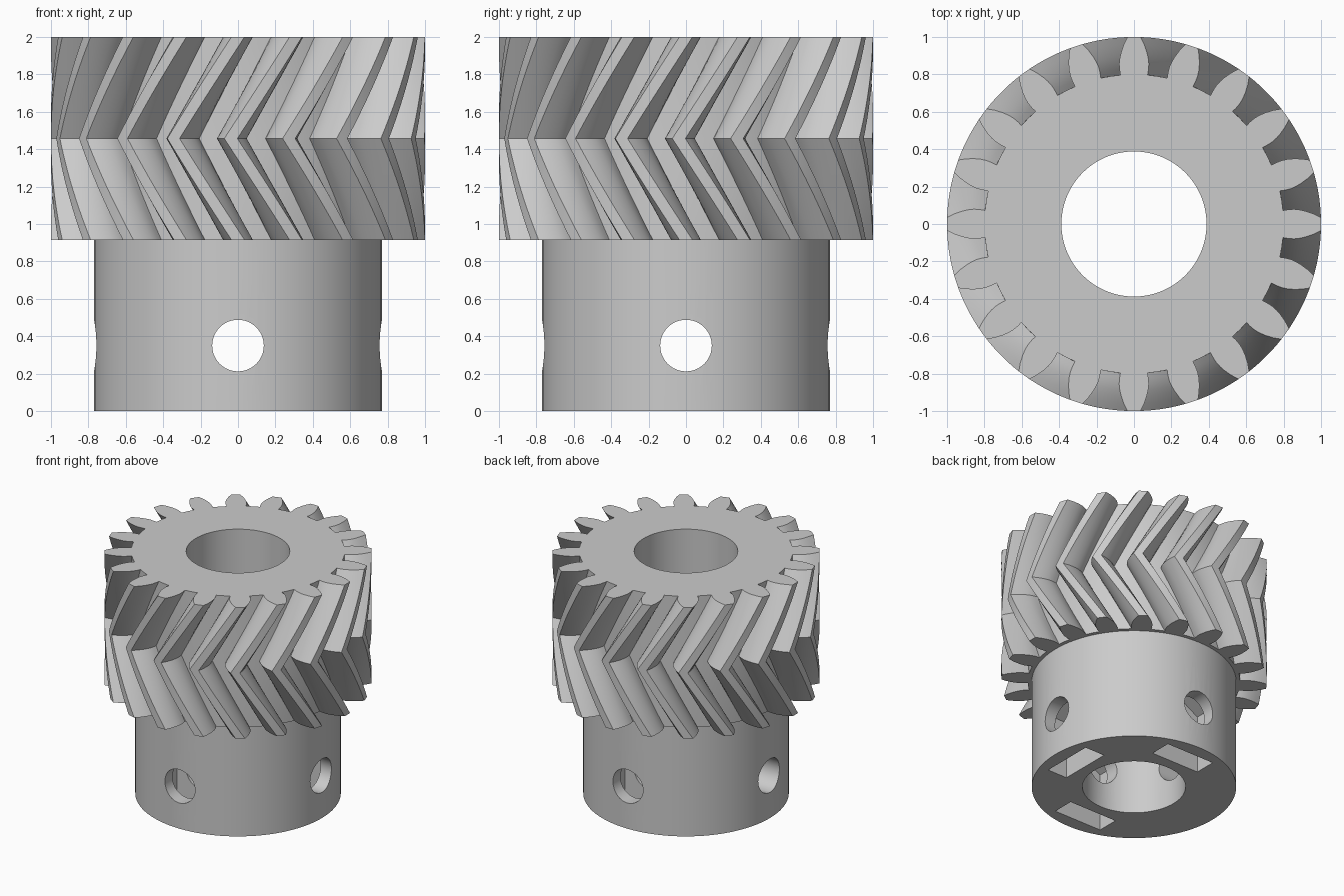
import bpy, bmesh, math
from mathutils import Matrix

cube = bpy.data.objects.get("Cube")
if cube:
    bpy.data.objects.remove(cube, do_unlink=True)

TEETH = 20
PITCH = math.tau / TEETH
HUB_TOP, MID, TOP = 0.915, 1.457, 2.0
TWIST = math.radians(-20.2)
SLICES = 10
HOLE_Z = 0.35

grey = bpy.data.materials.new("plain grey")
grey.use_nodes = True
grey.diffuse_color = (0.6, 0.6, 0.6, 1)
grey.node_tree.nodes["Principled BSDF"].inputs["Base Color"].default_value = (0.6, 0.6, 0.6, 1)


def add_object(name, bm):
    bmesh.ops.recalc_face_normals(bm, faces=bm.faces)
    mesh = bpy.data.meshes.new(name)
    bm.to_mesh(mesh)
    bm.free()
    mesh.materials.append(grey)
    obj = bpy.data.objects.new(name, mesh)
    bpy.context.collection.objects.link(obj)
    return obj


def cylinder(name, radius, depth, matrix, sides=96):
    bm = bmesh.new()
    bmesh.ops.create_cone(bm, cap_ends=True, segments=sides, radius1=radius,
                          radius2=radius, depth=depth, matrix=matrix)
    return add_object(name, bm)


def cut(obj, cutters):
    for cutter in cutters:
        mod = obj.modifiers.new("cut", 'BOOLEAN')
        mod.operation = 'DIFFERENCE'
        mod.solver = 'EXACT'
        mod.object = cutter
    bpy.context.view_layer.update()
    result = bpy.data.meshes.new_from_object(
        obj.evaluated_get(bpy.context.evaluated_depsgraph_get()))
    obj.modifiers.clear()
    obj.data = result


def smooth(obj):
    obj.data.shade_smooth()
    obj.data.set_sharp_from_angle(angle=math.radians(30))


# Herringbone gear: one tooth flank (radius, half angle), repeated and twisted
flank = [(0.80, 5.2), (0.83, 5.35), (0.86, 5.3), (0.89, 4.9),
         (0.92, 4.3), (0.96, 3.3), (1.0, 2.0)]
tooth = [(r, -math.radians(a)) for r, a in flank]
tooth += [(1.0, 0)] + [(r, -a) for r, a in reversed(tooth)]
tooth.append((0.80, PITCH / 2))
profile = [(r, a + k * PITCH) for k in range(TEETH) for r, a in tooth]

bm = bmesh.new()
rings = []
for i in range(2 * SLICES + 1):
    t = i / SLICES
    z = HUB_TOP + (MID - HUB_TOP) * t if t <= 1 else MID + (TOP - MID) * (t - 1)
    turn = TWIST * (1 - abs(1 - t))
    rings.append([bm.verts.new((r * math.cos(a + turn), r * math.sin(a + turn), z))
                  for r, a in profile])
for low, high in zip(rings, rings[1:]):
    for j in range(len(low)):
        k = (j + 1) % len(low)
        bm.faces.new((low[j], low[k], high[k], high[j]))
bm.faces.new(rings[0][::-1])
bm.faces.new(rings[-1])
gear = add_object("herringbone_gear", bm)

# Hub below the gear
hub = cylinder("hub", 0.77, HUB_TOP, Matrix.Translation((0, 0, HUB_TOP / 2)))

# Shaft bore through both parts
bore = cylinder("bore_cutter", 0.388, 3, Matrix.Translation((0, 0, 1)))
cut(gear, [bore])

# Cross holes and nut slots, on each of the four sides
cutters = [bore]
for k in range(4):
    spin = Matrix.Rotation(k * math.pi / 2, 4, 'Z')
    lie = Matrix.Rotation(math.pi / 2, 4, 'Y')
    cutters.append(cylinder("screw_hole_cutter", 0.138, 0.9,
                            spin @ Matrix.Translation((0.6, 0, HOLE_Z)) @ lie, 48))
    # Slot outline: open at the bottom, pointed at the top
    bm = bmesh.new()
    outline = [(-0.22, -0.1), (0.22, -0.1), (0.22, 0.477), (0, 0.604), (-0.22, 0.477)]
    face = bm.faces.new([bm.verts.new((0.48, y, z)) for y, z in outline])
    side = bmesh.ops.extrude_face_region(bm, geom=[face])
    bmesh.ops.translate(bm, vec=(0.18, 0, 0),
                        verts=[v for v in side["geom"] if isinstance(v, bmesh.types.BMVert)])
    bm.transform(spin)
    cutters.append(add_object("nut_slot_cutter", bm))
cut(hub, cutters)

for cutter in cutters:
    bpy.data.objects.remove(cutter, do_unlink=True)
for part in (gear, hub):
    smooth(part)
